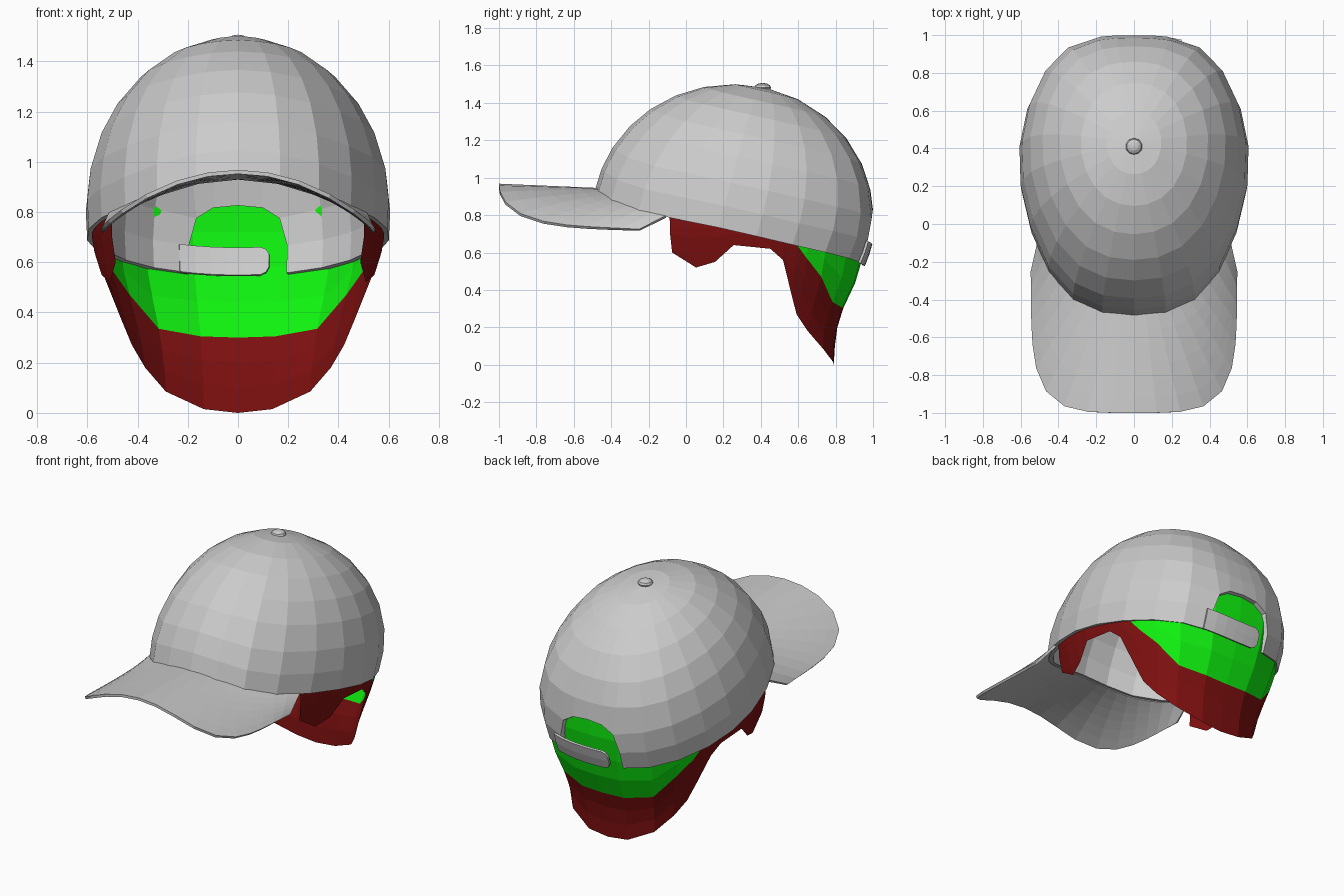
import bpy, bmesh
from math import sin, cos, radians, pi, copysign

if "Cube" in bpy.data.objects:
    bpy.data.objects.remove(bpy.data.objects["Cube"])

TILT = radians(14)


def material(name, rgb):
    m = bpy.data.materials.new(name)
    m.diffuse_color = (*rgb, 1)
    m.use_nodes = True
    m.node_tree.nodes["Principled BSDF"].inputs["Base Color"].default_value = m.diffuse_color
    return m


def grid(name, rows, mat=None, thick=0, offset=0, skip=lambda i, j: False):
    """Flat-shaded sheet lofted through rows of points, optionally thickened."""
    bm = bmesh.new()
    vs = [[bm.verts.new(p) for p in row] for row in rows]
    for i in range(len(vs) - 1):
        for j in range(len(vs[0]) - 1):
            if not skip(i, j):
                bm.faces.new((vs[i][j], vs[i][j + 1], vs[i + 1][j + 1], vs[i + 1][j]))
    bmesh.ops.remove_doubles(bm, verts=bm.verts, dist=1e-4)
    loose = [v for v in bm.verts if not v.link_faces]
    bmesh.ops.delete(bm, geom=loose, context='VERTS')
    me = bpy.data.meshes.new(name)
    bm.to_mesh(me)
    bm.free()
    ob = bpy.data.objects.new(name, me)
    bpy.context.collection.objects.link(ob)
    if mat:
        me.materials.append(mat)
    if thick:
        mod = ob.modifiers.new("thickness", 'SOLIDIFY')
        mod.thickness, mod.offset = thick, offset
    return ob


def squash(ux, uy, w, b):
    """Egg-shaped head outline, centred on y = 0.25."""
    h2 = ux * ux + uy * uy
    k = 4 * ux * ux * uy * uy / h2 if h2 > 1e-9 else 0
    return w * ux, 0.25 + b * uy * (1 + 0.08 * k) + 0.08 * ux * ux


def cap_point(az, lat, s=1.0):
    """Point on the crown; az is measured from the back, lat from the tilted rim."""
    a, l = radians(az), radians(lat)
    x, y, z = sin(a) * cos(l), cos(a) * cos(l), sin(l)
    y, z = y * cos(TILT) + z * sin(TILT), z * cos(TILT) - y * sin(TILT)
    px, py = squash(x, y, 0.61 * s, 0.75 * s)
    return px, py, 0.8 + 0.7 * s * z


def rim_lat(az):
    f = 180 - abs(az)
    return -8.1 + (5.6 * cos(radians(f * 1.5)) ** 2 if f < 60 else 0)


# Crown with an arched opening at the back
half = [0, 10, 20] + list(range(36, 181, 16))
azs = [-a for a in reversed(half[1:])] + half
arch = {0: 4, 10: 3, 20: -1}
rows = []
for i, f in enumerate([1, .86, .72, .59, .46, .34, .21, .1, 0]):
    row = []
    for az in azs:
        r = rim_lat(az)
        lat = r + (90 - r) * f + (arch.get(abs(az), 0) if i == 6 else 0)
        a = az * 0.85 if i == 6 and abs(az) == 20 else az
        row.append(cap_point(a, lat))
    rows.append(row)
grid("crown", rows, thick=0.035, offset=-1,
     skip=lambda i, j: i >= 6 and abs(azs[j] + azs[j + 1]) < 40)

# Button on top
bpy.ops.mesh.primitive_uv_sphere_add(segments=10, ring_count=6, radius=0.045,
                                     location=(0, 0.41, 1.482))
button = bpy.context.object
button.name = "top_button"
button.scale.z = 0.55


# Brim: lofted from the crown's front rim to a rounded, arched outer edge
def brim_z(x, y):
    return 0.94 + 0.02 * (-0.49 - y) / 0.51 - 0.21 * (x / 0.54) ** 2


N = 20
rows = []
for k in range(7):
    t = k / 6
    row = []
    for j in range(N + 1):
        ang = -pi / 2 + pi * j / N
        az = 180 - 59 * ang / (pi / 2)
        ix, iy, iz = cap_point(az, rim_lat((az + 180) % 360 - 180), 0.985)
        n = 4.3
        r = (abs(sin(ang) / 0.54) ** n + abs(cos(ang) / 0.75) ** n) ** (-1 / n)
        ox, oy = r * sin(ang), -0.25 - r * cos(ang)
        x, y = ix + (ox - ix) * t, iy + (oy - iy) * t
        row.append((x, y, brim_z(x, y) + (1 - t) * (iz - brim_z(ix, iy))))
    rows.append(row)
grid("brim", rows, thick=0.016)


# Overlapping closure straps, each with a rounded free end
def strap(name, start, end, s):
    d = copysign(1, end - start)
    stops = [(start + (end - d * 3.5 - start) * i / 5, 1) for i in range(6)]
    stops += [(end - d * 1.2, 0.82), (end, 0.45)]
    if d < 0:
        stops.reverse()
    grid(name, [[cap_point(a, -3.5 + v * 5 * h, s) for a, h in stops]
                for v in (1, 0, -1)], thick=0.014)


strap("outer_strap", 24, -12.5, 1.01)
strap("inner_strap", -24, 12.5, 0.945)

# Hair: red lower part and sides, green band at the back
red = material("dark_red", (0.21, 0.005, 0.005))
green = material("bright_green", (0.005, 0.9, 0.005))
# height, half width, half depth of the head outline
outline = [(0, .44, .54), (.17, .455, .55), (.3, .48, .59), (.46, .53, .665),
           (.55, .56, .69), (.7, .585, .72), (.86, .59, .727)]
# angle from the back, bottom edge height, colour change height
columns = [(0, 0, .30), (18, .015, .305), (40, .085, .335), (54, .18, .47),
           (63, .27, .57), (68, .38, .64), (74, .56, .68), (80, .62, .7),
           (96, .64, .7), (104, .55, .68), (112, .52, .68), (121, .60, .7)]
columns = [(-a, b, c) for a, b, c in reversed(columns[1:])] + columns


def hair_point(az, z):
    for (z0, w0, b0), (z1, w1, b1) in zip(outline, outline[1:]):
        if z <= z1 + 1e-9:
            t = (z - z0) / (z1 - z0)
            break
    a = radians(az)
    return (*squash(sin(a), cos(a), w0 + (w1 - w0) * t, b0 + (b1 - b0) * t), z)


lower = [[hair_point(a, m + (b - m) * i / 3) for a, b, m in columns] for i in range(4)]
upper = [[hair_point(a, .86 + (m - .86) * i / 4) for a, b, m in columns] for i in range(5)]


def at_side(i, j):
    return max(abs(columns[j][0]), abs(columns[j + 1][0])) > 68


grid("lower_hair", lower, red)
grid("side_hair", upper, red, skip=lambda i, j: not at_side(i, j))
grid("back_hair_band", upper, green, skip=at_side)
